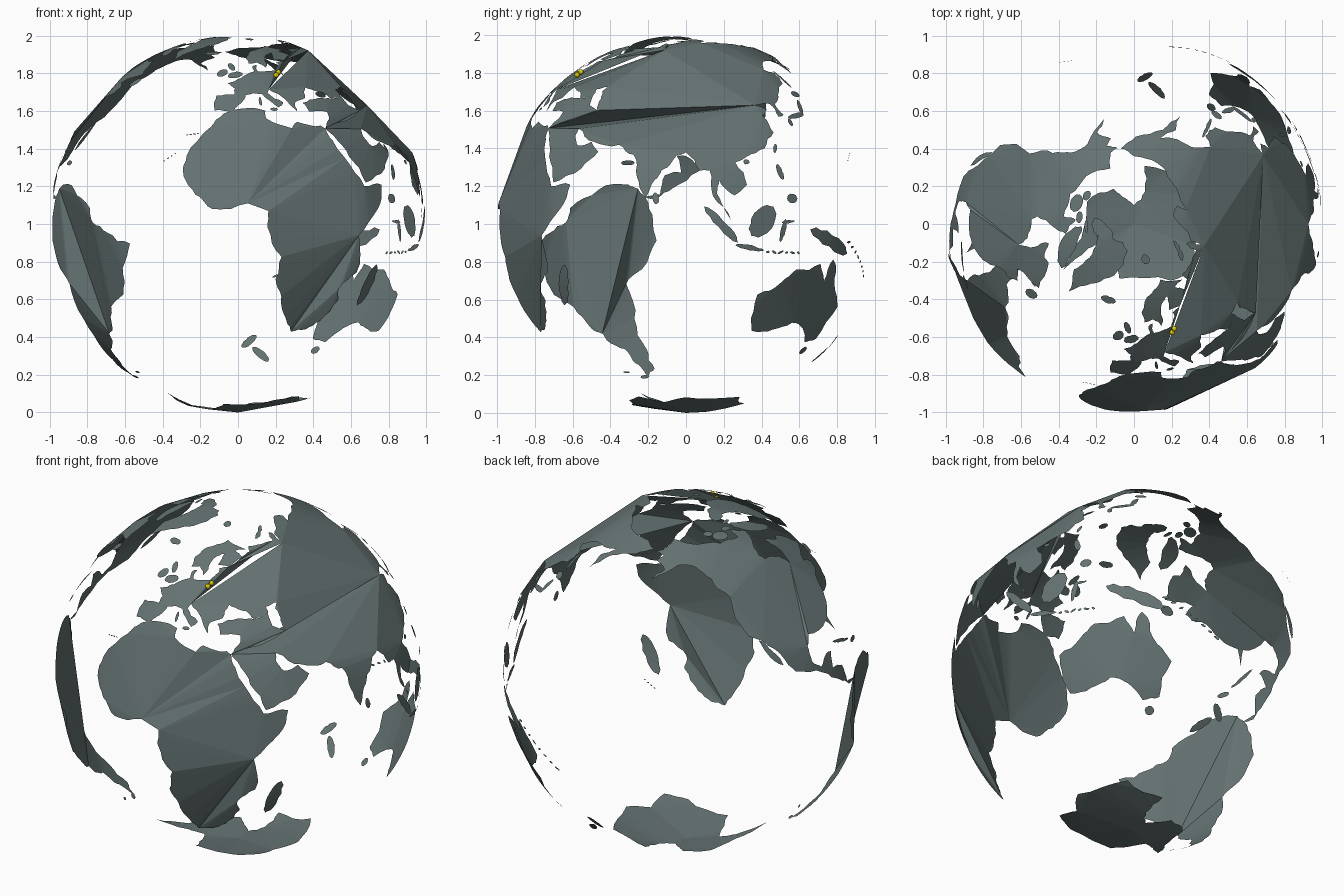
import bpy, bmesh, random
from math import sin, cos, radians, tau
from mathutils import Vector

random.seed(4)
CENTRE = Vector((0, 0, 1))


def material(name, rgb):
    m = bpy.data.materials.new(name)
    m.diffuse_color = (*rgb, 1)
    return m


SLATE = material("slate", (0.13, 0.17, 0.17))
YELLOW = material("yellow", (0.7, 0.6, 0.0))


def globe(lon, lat):
    a, b = radians(lon), radians(lat)
    return Vector((cos(b) * sin(a), -cos(b) * cos(a), sin(b)))


def ragged(a, b, level):
    """Points from a up to b, broken up by midpoint displacement on the sphere."""
    if level == 0:
        return [a]
    m = (a + b) / 2 + (b - a).cross(a) * random.uniform(-0.11, 0.11)
    m.normalize()
    return ragged(a, m, level - 1) + ragged(m, b, level - 1)


def sheet(bm, coast, inner=(), level=2):
    """Flat-filled facet: ragged coast, closed by straight chords through inner corners."""
    pts = [globe(*p) for p in coast]
    ring = []
    for a, b in zip(pts, pts[1:]):
        ring += ragged(a, b, level)
    ring += [pts[-1]] + [globe(*p) for p in inner]
    f = bm.faces.new([bm.verts.new(p + CENTRE) for p in ring])
    f.normal_update()
    if f.normal.dot(f.calc_center_median() - CENTRE) < 0:
        f.normal_flip()


def finish(name, bm):
    bmesh.ops.triangulate(bm, faces=bm.faces[:])
    me = bpy.data.meshes.new(name)
    bm.to_mesh(me)
    bm.free()
    me.materials.append(SLATE)
    bpy.context.collection.objects.link(bpy.data.objects.new(name, me))


def land(name, coast, inner=()):
    bm = bmesh.new()
    sheet(bm, coast, inner)
    finish(name, bm)


def island(bm, lon, lat, long, wide, turn):
    """Ragged oval: centre, half length, half width, tilt from east (degrees)."""
    c, s, k = cos(radians(turn)), sin(radians(turn)), cos(radians(lat))
    ring = []
    for i in range(11):
        u, v = long * cos(tau * i / 10), wide * sin(tau * i / 10)
        ring.append((lon + (u * c - v * s) / k, lat + u * s + v * c))
    sheet(bm, ring[:-1], (), 1)


def islands(name, ovals):
    bm = bmesh.new()
    for o in ovals:
        island(bm, *o)
    finish(name, bm)


def chain(name, lon0, lat0, lon1, lat1, count, size):
    """Row of small islands from one place to another."""
    bm = bmesh.new()
    for i in range(count):
        t = i / (count - 1)
        island(bm, lon0 + (lon1 - lon0) * t, lat0 + (lat1 - lat0) * t,
               size * random.uniform(0.6, 1.3), size * 0.4, random.uniform(-40, 40))
    finish(name, bm)


# Corners shared by the big flat facets
suez, bohai, caspian, georgia = (32.5, 30.5), (118, 39), (54, 37), (41.6, 41.7)
caspian_n, caspian_w = (53, 46.5), (48, 42.3)
adriatic, ob, khatanga = (13.5, 45.6), (73, 67), (106, 73.3)
indus, bengal, finland, white_sea = (67, 24.8), (90, 22.3), (29, 60), (38, 64)
benin, cameroon, kenya, cape, red_sea = (3, 6.3), (9.3, 4), (40, -3.5), (20, -34.8), (37.3, 20.5)

# Africa
land("africa_west", [
    suez, (31, 31.5), (22, 32.8), (19.5, 30.5), (10.5, 34), (10.5, 37), (-5.5, 35.8), (-9.7, 31),
    (-17, 21.2), (-17.4, 14.7), (-13.3, 9), (-7.7, 4.5), benin])
land("africa_north_east", [suez, (34, 26.5), red_sea], [benin])
land("africa_middle", [red_sea, (43.2, 11.6), (51.2, 12), (48, 4.5), kenya], [cameroon, benin])
land("africa_south", [cape, (18, -32), (14.4, -22.6), (12, -17), (13.6, -10), (9, -1), cameroon], [kenya])
land("africa_south_east", [kenya, (40.6, -15), (34.8, -20), (35.5, -24), (30.5, -31), (25.5, -34), cape])

# Europe
land("italy_to_baltic", [
    adriatic, (12.5, 44), (18.3, 40.2), (16, 38.2), (10.3, 43.5), (3.2, 43.2), (0, 39),
    (-2, 36.8), (-9, 37), (-9, 43), (-1.5, 43.5), (-1.3, 46), (-4.7, 48.3), (1.6, 50.8), (8.3, 54),
    (8.3, 57), (10.5, 57.5), (10.5, 54), (20, 54.7), (23.5, 57.5), (23.5, 59.2), finland])
land("scandinavia", [
    finland, (22, 60.5), (25, 65), (21, 64), (17.2, 61), (15, 56), (11.3, 59), (6, 58.3), (5, 62),
    (14, 67.6), (25.5, 71), (41, 67), (33, 66.5), white_sea])
land("arctic_russia", [white_sea, (44, 66), (44, 68.4), (54, 68.5), (67, 69), (69, 72.8), (72.5, 72), ob],
     [finland, adriatic])
land("europe_east", [
    caspian_n, (47.5, 45.5), caspian_w, georgia, (38, 44.5), (35, 45), (31, 46.5), (28.6, 42), (23.5, 40.3),
    (23, 36.7), (19.5, 41.5), adriatic], [ob])

# Asia
land("asia_minor", [suez, (35.5, 33.8), (36, 36.5), (28, 36.7), (26.5, 40), (35, 42), georgia],
     [caspian_w, (49, 39), caspian])
land("persian_wedge", [suez, caspian], [bohai])
land("asia_central", [caspian, (53, 41.5), (51.5, 44.5), caspian_n], [ob, bohai])
land("asia_north", [ob, (73.5, 71.5), (86, 75), (104, 77.7), (113, 75.5), khatanga])
land("asia_north_east", [
    khatanga, (127, 73.2), (140, 72.5), (160, 69.7), (180, 68.9), (190, 66), (179, 62.4), (163, 58.5),
    (156.8, 51.2), (156, 57), (163, 61.5), (143, 59.3), (135.3, 54.8), (141, 53), (140, 48), (132, 43.2),
    (127.5, 39.5), (129.3, 35.3), (126.5, 34.6), (125, 39.5), (121.3, 39.5), bohai], [ob])
land("arabia_and_persia", [
    indus, (57.3, 25.8), (49, 30.3), (48.5, 28), (51.2, 24.5), (56.3, 25.8), (59.8, 22.5),
    (54.5, 17), (44, 12.7), (39.1, 21), (35, 28), suez], [bohai])
land("india", [indus, (72.7, 21.5), (74.4, 14.5), (77.5, 8), (80.2, 13.5), (82.3, 16.6), (87, 21.3), bengal],
     [bohai])
land("asia_south_east", [
    bengal, (94.3, 16.5), (97.5, 16.5), (98.3, 8.5), (103.8, 1.3), (99.5, 9.5), (100.4, 13.4),
    (105, 8.7), (109.3, 12), (106, 19), (110, 20.8), (117, 23.6), (122, 29), (119.5, 35), (122.5, 37.2),
    bohai])

# North America
hudson, seattle, james, texas = (-94.5, 59), (-124, 48), (-80, 51.4), (-97.4, 26)
california, panama = (-114.8, 31.7), (-77.3, 8.3)
land("north_america_north_west", [
    seattle, (-131, 55), (-139, 59.8), (-150, 60.5), (-164, 54.6), (-158, 58.5), (-165, 62), (-161, 64),
    (-168, 65.7), (-162, 66.5), (-157, 71.3), (-135, 69), (-115, 68), (-96, 68), (-94, 72), (-82, 68.5),
    (-88, 64.5), hudson])
land("north_america_middle", [hudson, (-92.5, 57), (-82.3, 55.2), james], [texas, california, (-120.6, 34.5), (-124.3, 41), seattle])
land("north_america_east", [
    james, (-77, 57), (-77.5, 62.4), (-69.5, 59.5), (-65, 60), (-56, 52.5), (-69, 48.5), (-64, 46.5),
    (-66, 44), (-70, 43), (-75.6, 36), (-81.3, 31), (-80.3, 25.3), (-83.5, 30), (-95, 29.3), texas])
land("central_america", [
    texas, (-97.5, 21), (-94, 18.1), (-90, 21), (-87, 21), (-88.5, 15.8), (-83.4, 15), (-82, 9), panama,
    (-81, 7.6), (-86, 11), (-94, 16.2), (-105.5, 20), (-109.3, 25.8), california])
land("baja_peninsula", [california, (-109.6, 23), (-115, 28), (-117, 32.5)])

# South America
colombia, amazon, plata = (-75, 10.8), (-50.5, 0.5), (-57, -35.5)
land("south_america_west", [
    colombia, panama, (-80, 0.8), (-81, -5), (-76.2, -13.8), (-70.5, -18.5), (-71.6, -30), (-74, -42),
    (-75, -50), (-70, -53.8), (-69, -50.5), (-66, -46.5), (-64.5, -41.5), (-57.8, -38), plata])
land("south_america_middle", [colombia, (-71.8, 12), (-62, 10.5), (-52, 4.8), amazon], [plata])
land("south_america_east", [
    amazon, (-44, -2.6), (-35.2, -6), (-39, -13.5), (-41, -22), (-48.5, -26), (-53, -33.5), plata])

# Antarctica, closed at the pole
land("antarctica", [
    (-180, -84.3), (-157, -81), (-150, -77.5), (-115, -74), (-75, -73.2), (-57, -63.4),
    (-62, -74), (-60, -79.5), (-36, -78), (-15, -72.5), (33, -69), (52, -66), (70, -70.5), (90, -66.5),
    (135, -66.2), (170, -71.7), (161, -79.5), (179.9, -84.3)], [(0, -90)])

# Australia and Greenland
land("australia", [
    (114, -22), (122, -18), (127, -14), (136.8, -12.2), (140, -17.6), (142.5, -10.8), (146.3, -19),
    (153.2, -26), (150, -37.5), (143.5, -38.8), (137.8, -33.5), (131.2, -31.5), (123.5, -34), (115, -34.5),
    (113.6, -25)])
land("greenland", [
    (-44, 60), (-53, 66.5), (-52, 70), (-58, 75.3), (-72, 78), (-60, 82), (-32, 83.5), (-13, 81.5),
    (-21, 73), (-33, 68), (-41, 64)])

# Larger islands as ragged ovals
islands("southern_islands", [
    (146.5, -42, 1.5, 1.5, 0), (175.8, -38.5, 3.2, 1.3, -50), (170.3, -43.8, 4.2, 1.2, 48),
    (46.8, -19, 6.9, 2, 72), (-68.3, -54, 1.6, 0.8, -20), (-59.5, -51.7, 1.1, 0.5, 0)])
islands("east_indies", [
    (140.5, -5.3, 10, 2.4, -22), (80.7, 7.8, 1.8, 1, 100), (100.8, -0.2, 7.6, 1.4, -46),
    (110, -7.2, 4.8, 0.7, -10), (114, 0.8, 5.8, 3.6, 50), (121, -2, 3.6, 0.9, 75), (122.8, 0.7, 2.4, 0.4, 5),
    (121.2, 16, 2.6, 1, 105), (124.6, 7.8, 1.9, 1.5, 0)])
islands("east_asian_islands", [
    (121, 23.6, 1.6, 0.6, 70), (109.8, 19.2, 1, 0.8, 0), (135.5, 35, 4, 0.9, 12), (140.3, 38.3, 3, 0.9, 70),
    (131, 32.6, 1.4, 0.8, 90), (142.8, 43.4, 1.9, 1.3, 0), (142.7, 50.2, 4.2, 0.6, -80)])
islands("european_islands", [
    (-1.3, 52.3, 2.4, 1.5, 20), (-3.6, 56.5, 2.2, 1, 110), (-8, 53.3, 2, 1.5, 60), (-18.8, 64.9, 2.4, 1.2, 0),
    (60, 74, 3.6, 0.7, 54), (18, 78.6, 1.6, 1.2, 90), (14, 37.5, 1.2, 0.6, 0), (9, 40.6, 1.8, 0.5, 90)])
islands("american_islands", [
    (-73, 68.5, 7.5, 2.4, -45), (-78, 80, 4.2, 2.3, 35), (-110, 71, 2.8, 2, 0), (-121, 73, 1.6, 1.2, 0),
    (-87, 75.3, 2, 0.6, 0), (-97, 73, 1.8, 1, 0), (-55.8, 48.8, 2.2, 1.6, 45), (-79.5, 21.8, 5, 0.6, -17),
    (-71, 18.9, 2.2, 0.8, 0)])

# Rows of small islands
chain("lesser_sunda_islands", 116, -8.5, 127, -8.8, 6, 0.9)
chain("solomon_islands", 150, -5.5, 168, -16, 8, 0.9)
chain("canary_islands", -17.8, 28.2, -14, 28.7, 4, 0.4)
chain("hawaiian_islands", -159, 22, -155.5, 19.6, 4, 0.4)

# Two yellow marker balls
for i, p in enumerate([(0.203, -0.576, 1.79), (0.214, -0.556, 1.805)]):
    bpy.ops.mesh.primitive_uv_sphere_add(segments=16, ring_count=8, radius=0.014, location=p)
    ball = bpy.context.object
    ball.name = f"marker_ball_{i + 1}"
    ball.data.materials.append(YELLOW)
    bpy.ops.object.shade_smooth()
